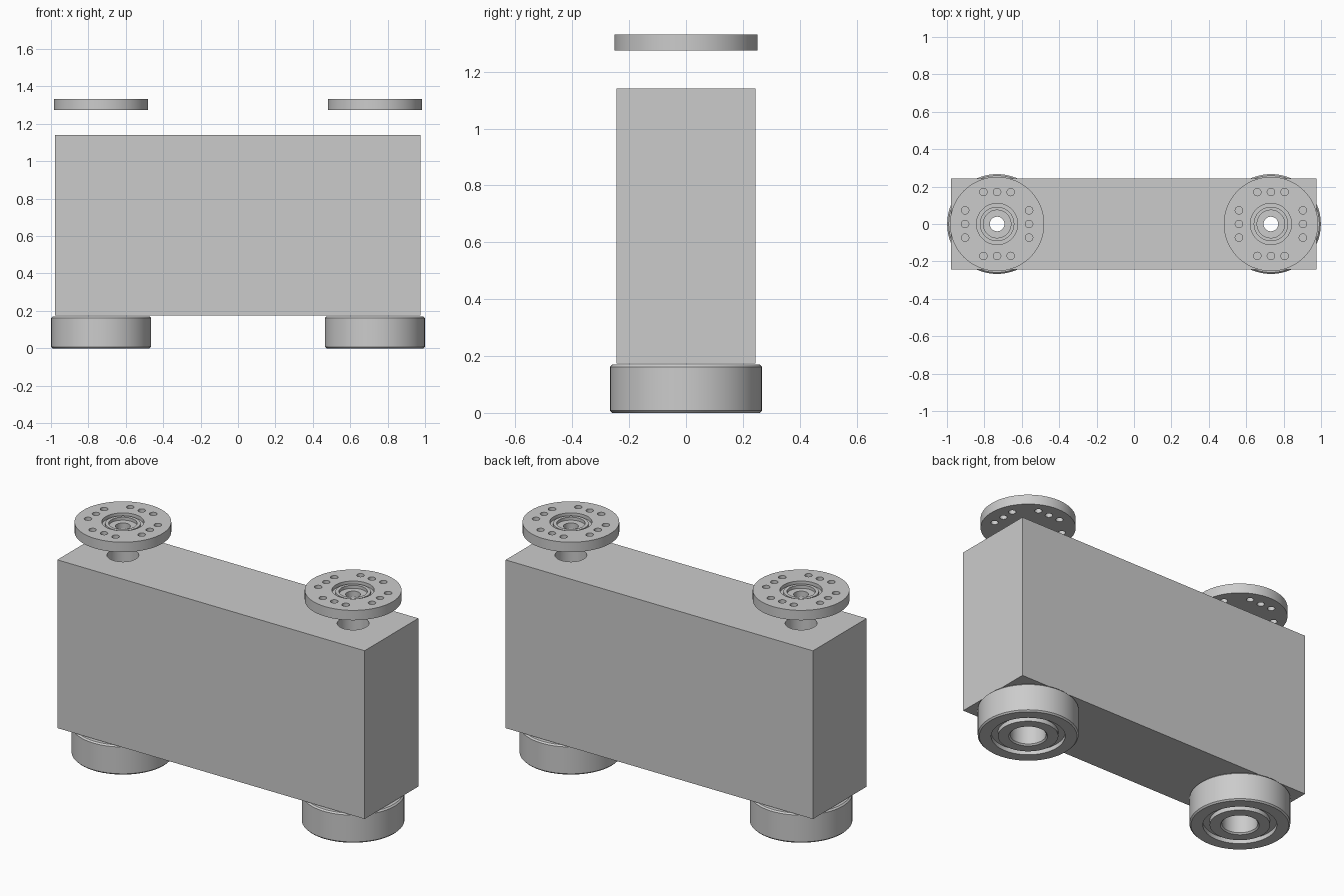
import bpy, bmesh, math

if "Cube" in bpy.data.objects:
    bpy.data.objects.remove(bpy.data.objects["Cube"])

SEG = 64
AXLES = {"left": -0.732, "right": 0.732}


def add_object(name, bm, loc=(0, 0, 0)):
    bmesh.ops.recalc_face_normals(bm, faces=bm.faces[:])
    mesh = bpy.data.meshes.new(name)
    bm.to_mesh(mesh)
    bm.free()
    ob = bpy.data.objects.new(name, mesh)
    ob.location = loc
    bpy.context.collection.objects.link(ob)
    return ob


def lathe(name, profile, loc):
    """Revolve a closed (radius, z) outline around the vertical axis."""
    bm = bmesh.new()
    rings = []
    for i in range(SEG):
        a = 2 * math.pi * i / SEG
        rings.append([bm.verts.new((r * math.cos(a), r * math.sin(a), z)) for r, z in profile])
    n = len(profile)
    for i in range(SEG):
        p, q = rings[i], rings[(i + 1) % SEG]
        for k in range(n):
            bm.faces.new((p[k], q[k], q[(k + 1) % n], p[(k + 1) % n]))
    return add_object(name, bm, loc)


def drill(ob, points, radius, z0, z1, segments):
    """Cut vertical holes at world (x, y) points."""
    bm = bmesh.new()
    for x, y in points:
        res = bmesh.ops.create_cone(bm, cap_ends=True, segments=segments,
                                    radius1=radius, radius2=radius, depth=z1 - z0)
        bmesh.ops.translate(bm, verts=res["verts"], vec=(x, y, (z0 + z1) / 2))
    cutter = add_object("hole_cutter", bm)
    cutter.hide_render = True
    mod = ob.modifiers.new("holes", "BOOLEAN")
    mod.operation, mod.solver, mod.object = "DIFFERENCE", "EXACT", cutter
    bpy.context.view_layer.objects.active = ob
    bpy.ops.object.modifier_apply(modifier=mod.name)
    bpy.data.objects.remove(cutter)


def smooth(ob):
    bpy.ops.object.select_all(action="DESELECT")
    ob.select_set(True)
    bpy.context.view_layer.objects.active = ob
    bpy.ops.object.shade_smooth_by_angle(angle=math.radians(30))


# Main block with two vertical shaft holes
bm = bmesh.new()
bmesh.ops.create_cube(bm, size=1)
bmesh.ops.scale(bm, verts=bm.verts[:], vec=(1.954, 0.488, 0.967))
block = add_object("main_block", bm, (-0.001, 0, 0.6575))
bpy.context.view_layer.update()
drill(block, [(x, 0) for x in AXLES.values()], 0.083, 0.0, 1.4, SEG)
smooth(block)

# Bearing: chamfered outer race, grooves on both faces, inner race and bore
H, B, G = 0.170, 0.008, 0.025
bearing_profile = [
    (0.095, B), (0.095 + B, 0), (0.160, 0), (0.160, G), (0.196, G), (0.196, 0),
    (0.267 - B, 0), (0.267, B), (0.267, H - B), (0.267 - B, H),
    (0.196, H), (0.196, H - G), (0.160, H - G), (0.160, H), (0.095 + B, H), (0.095, H - B)]

# Horn disc: stepped recess and raised collar round the centre hole
Z0, Z1 = 1.275, 1.332
horn_profile = [
    (0.039, Z0), (0.252, Z0), (0.252, Z1), (0.110, Z1), (0.110, Z1 - 0.02),
    (0.092, Z1 - 0.02), (0.092, Z1 - 0.008), (0.074, Z1 - 0.008),
    (0.074, Z1 - 0.025), (0.039, Z1 - 0.025)]

for side, x in AXLES.items():
    smooth(lathe(f"{side}_bearing", bearing_profile, (x, 0, 0)))
    horn = lathe(f"{side}_horn_disc", horn_profile, (x, 0, 0))
    bpy.context.view_layer.update()
    # Bolt holes, three on each of the four sides
    bolts = []
    for t in (-0.073, 0, 0.073):
        for s in (-0.171, 0.171):
            bolts += [(x + t, s), (x + s, t)]
    drill(horn, bolts, 0.02, Z0 - 0.05, Z1 + 0.05, 24)
    smooth(horn)
